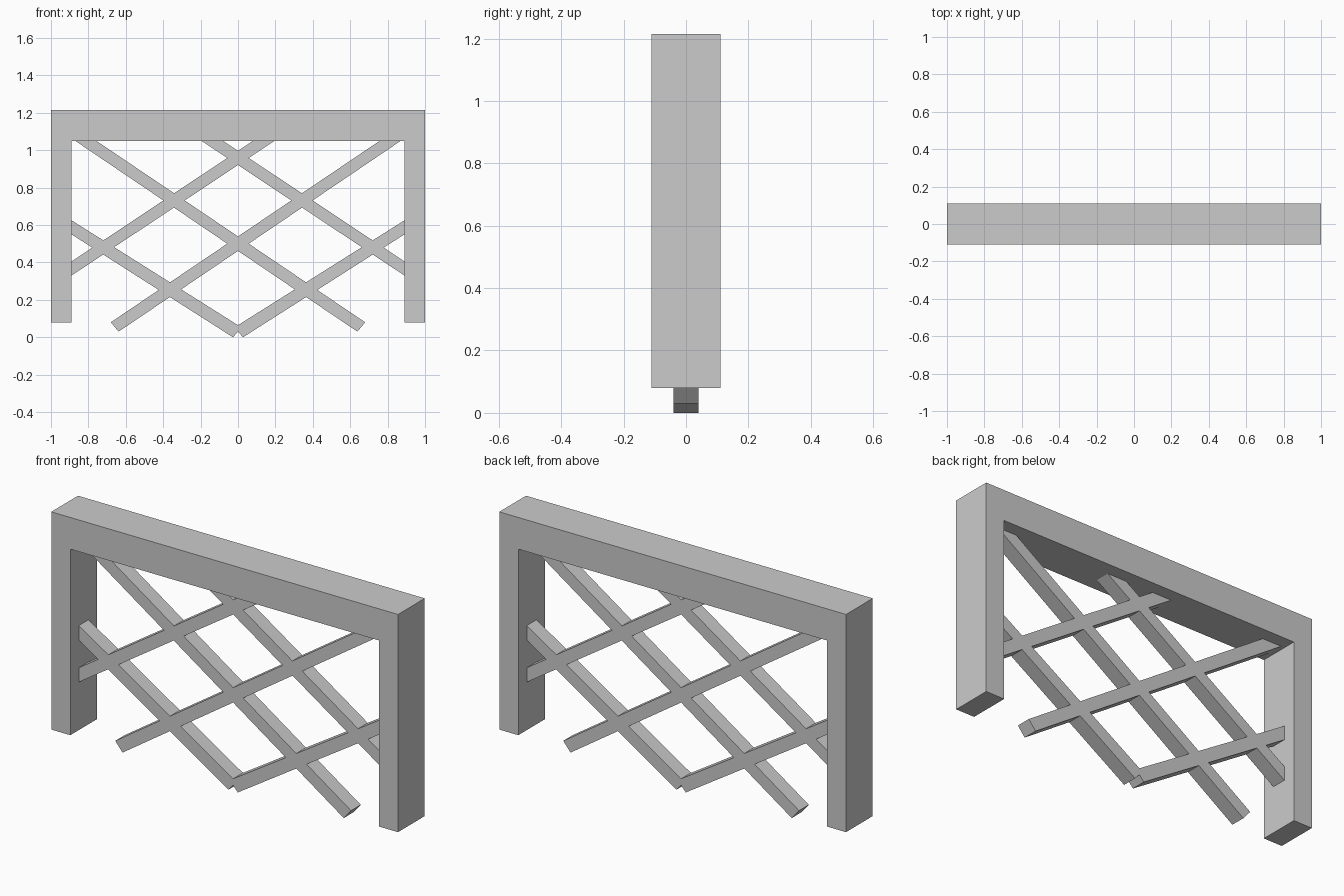
import bpy, bmesh

if "Cube" in bpy.data.objects:
    bpy.data.objects.remove(bpy.data.objects["Cube"])


def extrude_profile(name, points, half_depth):
    """Solid from a front-view (x, z) outline, centred on y = 0."""
    bm = bmesh.new()
    face = bm.faces.new([bm.verts.new((x, -half_depth, z)) for x, z in points])
    result = bmesh.ops.extrude_face_region(bm, geom=[face])
    verts = [v for v in result["geom"] if isinstance(v, bmesh.types.BMVert)]
    bmesh.ops.translate(bm, verts=verts, vec=(0, 2 * half_depth, 0))
    bmesh.ops.recalc_face_normals(bm, faces=bm.faces)
    mesh = bpy.data.meshes.new(name)
    bm.to_mesh(mesh)
    bm.free()
    obj = bpy.data.objects.new(name, mesh)
    bpy.context.collection.objects.link(obj)
    return obj


# Outer frame: top beam and two posts in one piece
right_half = [(0.89, 1.05), (0.89, 0.08), (1.0, 0.08), (1.0, 1.215)]
left_half = [(-x, z) for x, z in reversed(right_half)]
extrude_profile("frame", right_half + left_half, 0.11)

# Lattice bars, trimmed flush where they meet the frame
bars = {
    "long_bar": [(-0.87, 1.05), (-0.757, 1.05), (0.68, 0.08), (0.638, 0.03)],
    "upper_bar": [(-0.195, 1.05), (-0.08, 1.05), (0.89, 0.405), (0.89, 0.33)],
    "lower_bar": [(-0.89, 0.55), (-0.89, 0.625), (0.02, 0.052), (-0.027, 0.0)],
}
for name, outline in bars.items():
    for side, sign in (("falling", 1), ("rising", -1)):
        extrude_profile(f"{side}_{name}", [(sign * x, z) for x, z in outline], 0.04)
